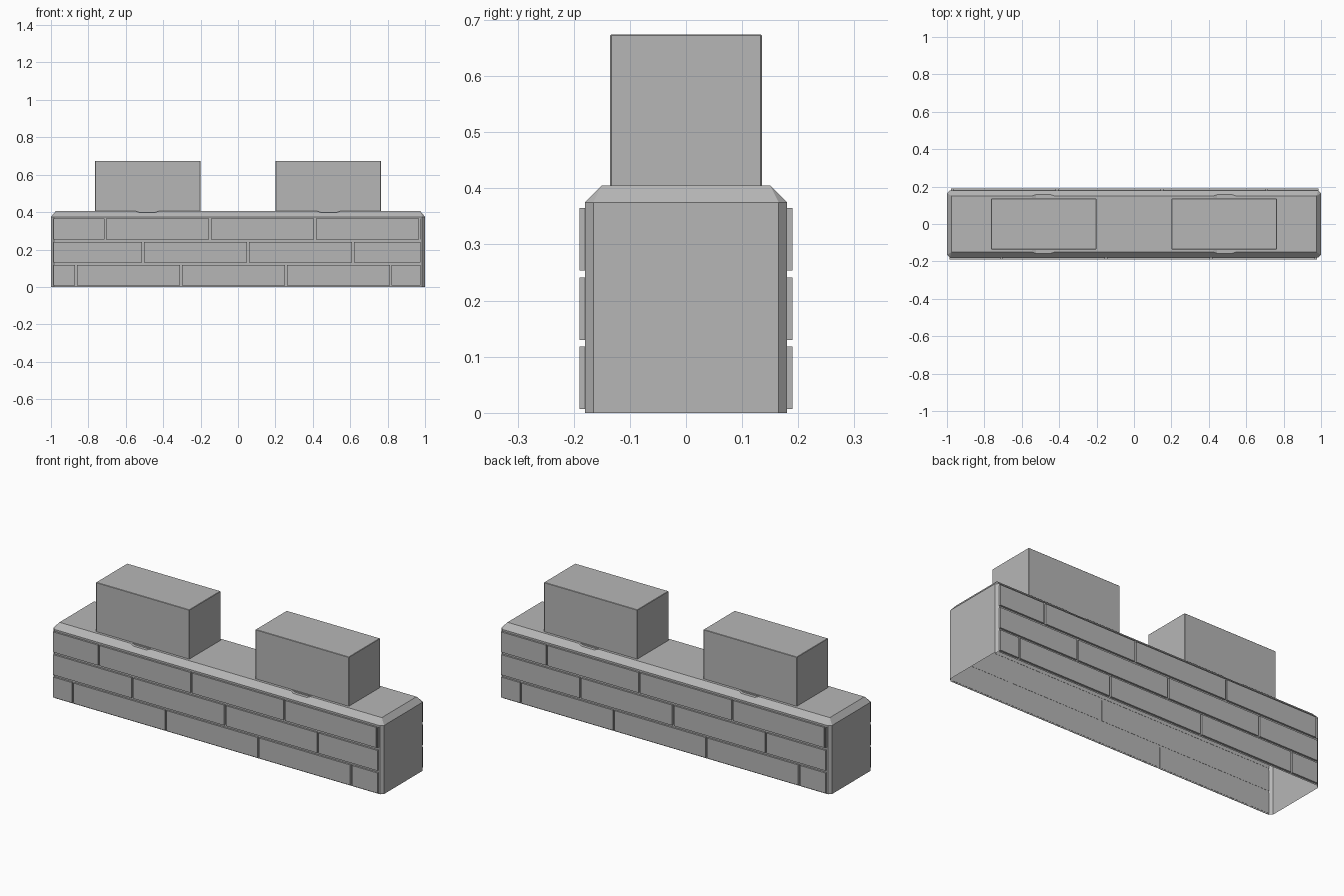
import bpy, bmesh
from mathutils import Matrix

cube = bpy.data.objects.get("Cube")
if cube:
    bpy.data.objects.remove(cube, do_unlink=True)

stone = bpy.data.materials.new("grey stone")
stone.use_nodes = True
stone.diffuse_color = (0.47, 0.47, 0.47, 1)
stone.node_tree.nodes["Principled BSDF"].inputs["Base Color"].default_value = stone.diffuse_color


def add_object(name, bm):
    bmesh.ops.recalc_face_normals(bm, faces=bm.faces)
    mesh = bpy.data.meshes.new(name)
    bm.to_mesh(mesh)
    bm.free()
    mesh.materials.append(stone)
    obj = bpy.data.objects.new(name, mesh)
    bpy.context.collection.objects.link(obj)
    return obj


def hull(name, points):
    bm = bmesh.new()
    for p in points:
        bm.verts.new(p)
    bmesh.ops.convex_hull(bm, input=bm.verts)
    bmesh.ops.dissolve_limit(bm, angle_limit=0.01, verts=bm.verts, edges=bm.edges)
    return add_object(name, bm)


def box(name, x, y, z):
    return hull(name, [(a, b, c) for a in x for b in y for c in z])


# Wall core with chamfered top and narrow upright corner bevels
quarter = [(1, .165, 0), (1, .165, .375), (.985, .18, 0),
           (.985, .18, .375), (.975, .15, .405)]
wall = hull("wall_core", [(sx * x, sy * y, z) for x, y, z in quarter
                          for sx in (-1, 1) for sy in (-1, 1)])

# Shallow chips in the top edges below each merlon
for sx in (-1, 1):
    for sy in (-1, 1):
        points = []
        for half, z in ((.04, .398), (.06, .405), (.07, .42)):
            points += [(sx * .485 + d, sy * y, z) for d in (-half, half) for y in (.14, .18)]
        cutter = hull("chip_cutter", points)
        cutter.hide_render = True
        mod = wall.modifiers.new("chip", 'BOOLEAN')
        mod.operation = 'DIFFERENCE'
        mod.object = cutter
        bpy.context.view_layer.objects.active = wall
        bpy.ops.object.modifier_apply(modifier=mod.name)
        bpy.data.objects.remove(cutter, do_unlink=True)

# The wall is a shell, open underneath
bm = bmesh.new()
bm.from_mesh(wall.data)
base = [f for f in bm.faces if all(v.co.z < .001 for v in f.verts)]
bmesh.ops.delete(bm, geom=base, context='FACES')
bm.to_mesh(wall.data)
bm.free()

# Merlons
for side, sx in (("left", 1), ("right", -1)):
    merlon = box(side + "_merlon", (sx * .2, sx * .765), (-.135, .135), (.4, .674))
    bevel = merlon.modifiers.new("soft edge", 'BEVEL')
    bevel.width = .002
    bevel.segments = 1

# Brick rows: first joint and bottom height, repeated at a fixed pitch
PITCH = .561
START, END = -.986, .977
ROWS = ((-.866, .007), (-.507, .13), (-.71, .254))
for row, (first, z) in enumerate(ROWS, 1):
    joints = [first + i * PITCH for i in range(4) if first + i * PITCH < END]
    starts = [START] + [j + .005 for j in joints]
    ends = [j - .005 for j in joints] + [END]
    for col, (a, b) in enumerate(zip(starts, ends), 1):
        brick = box(f"front_brick_{row}_{col}", (a, b), (-.19, -.179), (z, z + .111))
        back = brick.copy()
        back.data = brick.data.copy()
        back.name = f"back_brick_{row}_{col}"
        back.data.transform(Matrix.Diagonal((-1, -1, 1, 1)))
        bpy.context.collection.objects.link(back)
